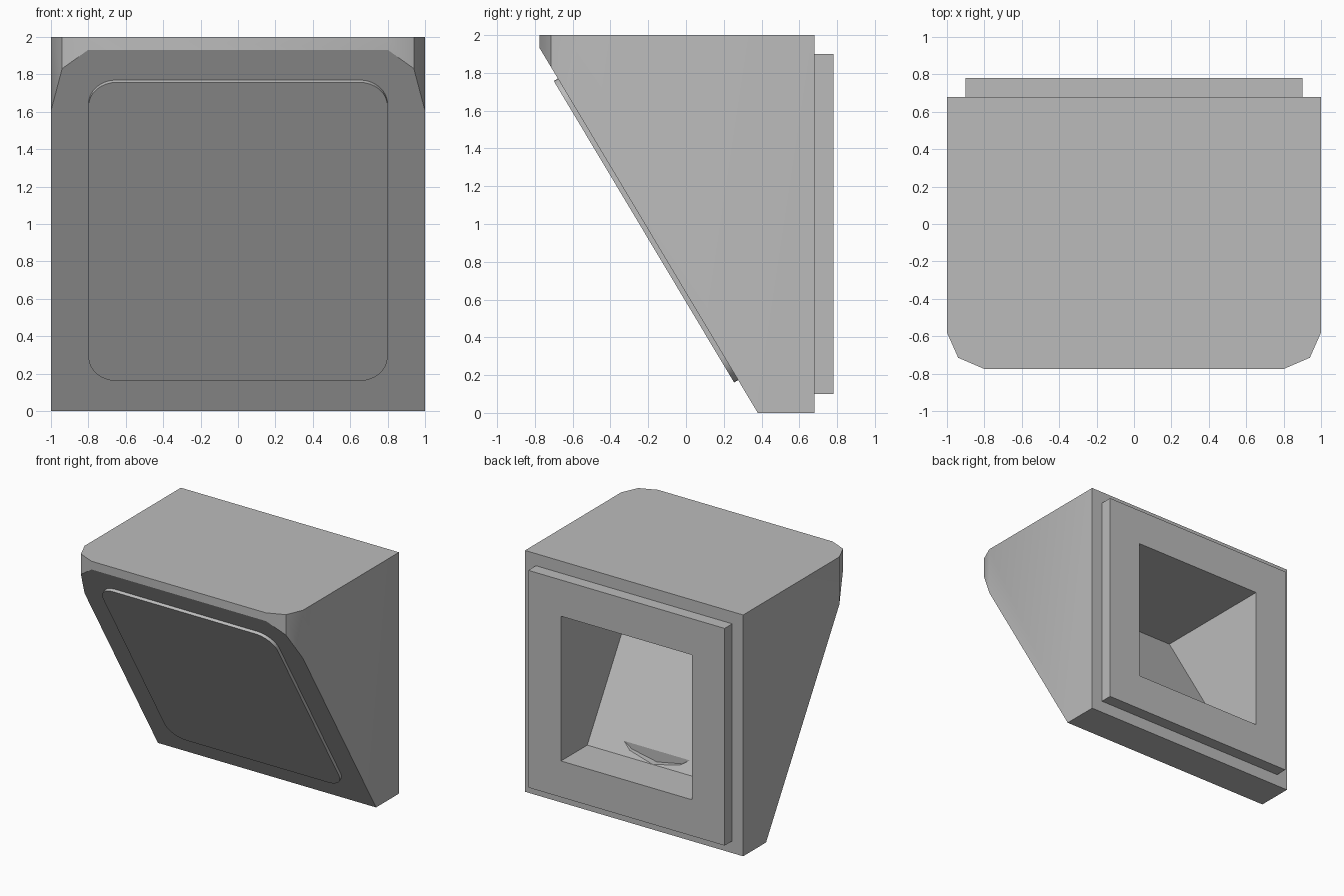
import bpy, bmesh, math
from mathutils import Matrix, Vector

old = bpy.data.objects.get("Cube")
if old:
    bpy.data.objects.remove(old, do_unlink=True)

grey = bpy.data.materials.new("plain_grey")
grey.use_nodes = True
grey.diffuse_color = (0.5, 0.5, 0.5, 1)
grey.node_tree.nodes["Principled BSDF"].inputs["Base Color"].default_value = (0.5, 0.5, 0.5, 1)

RUN = 0.598                                     # forward lean per unit of height
SLOPE_NORMAL = Vector((0, -1, -RUN)).normalized()
SLOPE_UP = Vector((0, -RUN, 1)).normalized()
X, Y, Z = Vector((1, 0, 0)), Vector((0, 1, 0)), Vector((0, 0, 1))


def prism(name, outline, origin, u, v, depth, cut=None):
    """Extrude a flat outline, drawn on axes u and v, along u x v."""
    bm = bmesh.new()
    verts = [bm.verts.new(Vector(origin) + u * a + v * b) for a, b in outline]
    face = bm.faces.new(verts)
    moved = bmesh.ops.extrude_face_region(bm, geom=[face])["geom"]
    top = [g for g in moved if isinstance(g, bmesh.types.BMVert)]
    bmesh.ops.translate(bm, verts=top, vec=u.cross(v) * depth)
    if cut:
        bmesh.ops.bisect_plane(bm, geom=bm.verts[:] + bm.edges[:] + bm.faces[:],
                               plane_co=cut, plane_no=SLOPE_NORMAL, clear_outer=True)
        bmesh.ops.holes_fill(bm, edges=[e for e in bm.edges if e.is_boundary])
    bmesh.ops.recalc_face_normals(bm, faces=bm.faces)
    mesh = bpy.data.meshes.new(name)
    bm.to_mesh(mesh)
    bm.free()
    mesh.materials.append(grey)
    obj = bpy.data.objects.new(name, mesh)
    bpy.context.collection.objects.link(obj)
    return obj


def rectangle(w, low, high):
    return [(-w, low), (w, low), (w, high), (-w, high)]


def arc(cx, cy, r, start, sweep, steps):
    angles = [math.radians(start + sweep * i / steps) for i in range(steps + 1)]
    return [(cx + r * math.cos(a), cy + r * math.sin(a)) for a in angles]


# Wedge body with clipped front corners
half = [(1, 0.68), (1, -0.58), (0.94, -0.715), (0.8, -0.775)]
plan = half + [(-x, y) for x, y in reversed(half)]
body = prism("wedge_body", plan, (0, 0, 0), X, Y, 2, cut=(0, 0.38, 0))

# Raised back plate
plate = prism("back_plate", rectangle(0.9, 0.1, 1.9), (0, 0.78, 0), X, Z, 0.1)

# Cavity cutters: square opening with a leaning inner wall, and a round pocket
square = prism("cavity_cutter", rectangle(0.6, 0.4, 1.6), (0, 0.9, 0), X, Z, 2,
               cut=(0, 0.675, 0))
pocket = prism("pocket_cutter", arc(0, 1, 0.6, 0, 360, 16)[:-1], (0, 0.6, 0), X, Z, 0.22)

for target, cutters in ((body, (square, pocket)), (plate, (square,))):
    for cutter in cutters:
        mod = target.modifiers.new("hollow", "BOOLEAN")
        mod.operation, mod.solver, mod.object = "DIFFERENCE", "EXACT", cutter
        bpy.context.view_layer.objects.active = target
        bpy.ops.object.modifier_apply(modifier=mod.name)
for cutter in (square, pocket):
    bpy.data.objects.remove(cutter, do_unlink=True)

# Rounded panel lying on the sloped front
W, H, R = 0.8, 0.93, 0.15
corners = [(W, H, 0), (-W, H, 90), (-W, -H, 180), (W, -H, 270)]
outline = []
for cx, cy, start in corners:
    outline += arc(cx - math.copysign(R, cx), cy - math.copysign(R, cy), R, start, 90, 8)
mid = 0.972
panel = prism("front_panel", outline, (0, 0.38 - RUN * mid, mid), X, SLOPE_UP, 0.025)

# Soft shading across the shallow corners only
bpy.ops.object.select_all(action="DESELECT")
for obj in (body, plate, panel):
    obj.select_set(True)
bpy.context.view_layer.objects.active = body
bpy.ops.object.shade_smooth_by_angle(angle=math.radians(30))
